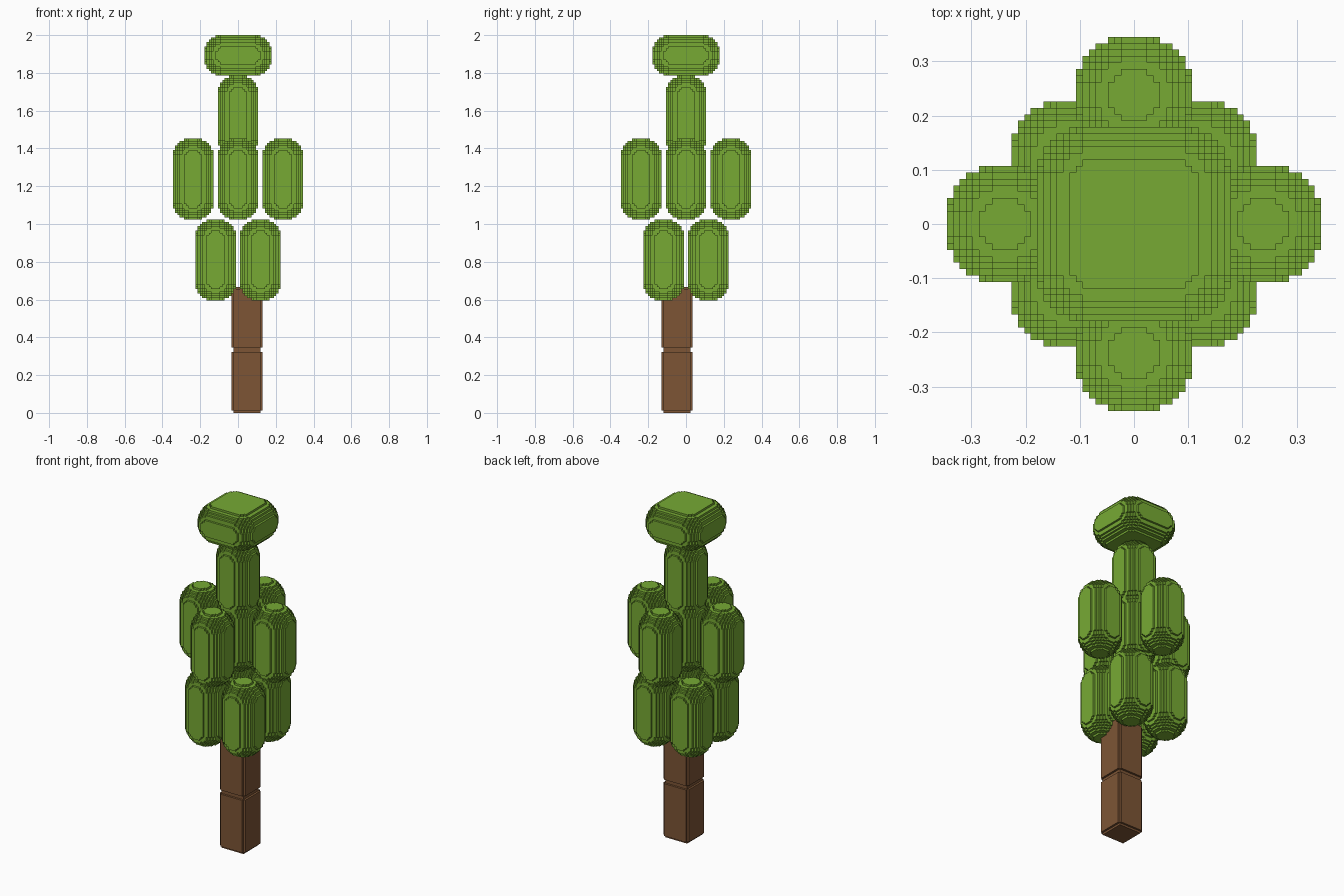
import bpy
import bmesh
from itertools import product
from math import radians
from mathutils import Vector

old = bpy.data.objects.get("Cube")
if old:
    bpy.data.objects.remove(old, do_unlink=True)

VOXEL = 2 / 168  # edge length of one small cube


def make_material(name, rgb):
    color = (*rgb, 1)
    mat = bpy.data.materials.new(name)
    mat.use_nodes = True
    mat.diffuse_color = color
    shader = mat.node_tree.nodes["Principled BSDF"]
    shader.inputs["Base Color"].default_value = color
    shader.inputs["Roughness"].default_value = 0.9
    return mat


def voxel_block(name, half, radius, mat):
    """Rounded box made of voxels; half sizes and corner radius in voxels."""
    reach = (radius + 0.43) ** 2

    def filled(cell):
        gaps = (max(abs(c + 0.5) - (h - radius), 0) for c, h in zip(cell, half))
        inside = all(-h <= c < h for c, h in zip(cell, half))
        return inside and sum(g * g for g in gaps) <= reach

    cells = {c for c in product(*(range(-h, h) for h in half)) if filled(c)}
    bm = bmesh.new()
    corners = {}

    def corner(p):
        key = tuple(p)
        if key not in corners:
            corners[key] = bm.verts.new(Vector(key) * VOXEL)
        return corners[key]

    # One quad on every cell side that has no neighbour
    for cell in cells:
        for axis, side in product(range(3), (0, 1)):
            neighbour = list(cell)
            neighbour[axis] += 2 * side - 1
            if tuple(neighbour) in cells:
                continue
            u, v = (axis + 1) % 3, (axis + 2) % 3
            loop = []
            for du, dv in ((0, 0), (1, 0), (1, 1), (0, 1)):
                p = list(cell)
                p[axis] += side
                p[u] += du
                p[v] += dv
                loop.append(corner(p))
            bm.faces.new(loop if side else loop[::-1])

    # Join coplanar quads into clean flat steps
    bmesh.ops.dissolve_limit(bm, angle_limit=radians(1),
                             verts=bm.verts[:], edges=bm.edges[:])
    mesh = bpy.data.meshes.new(name)
    bm.to_mesh(mesh)
    bm.free()
    mesh.materials.append(mat)
    return mesh


def place(name, mesh, x, y, z):
    obj = bpy.data.objects.new(name, mesh)
    obj.location = Vector((x, y, z)) * VOXEL
    bpy.context.collection.objects.link(obj)


leaf_green = make_material("leaf_green", (0.184, 0.402, 0.034))
bark_brown = make_material("bark_brown", (0.205, 0.091, 0.036))

trunk_mesh = voxel_block("trunk_block", (7, 7, 14), 3, bark_brown)
pod_mesh = voxel_block("leaf_pod", (9, 9, 18), 9, leaf_green)
crown_mesh = voxel_block("crown_block", (15, 15, 9), 9, leaf_green)

# Off-centre trunk of two stacked blocks
place("trunk_lower", trunk_mesh, 4, -4, 14)
place("trunk_upper", trunk_mesh, 4, -4, 42)

# Lower ring: four pods on the diagonals
for side, sx in (("left", 1), ("right", -1)):
    for end, sy in (("front", -1), ("back", 1)):
        place(f"lower_foliage_{end}_{side}", pod_mesh, 10 * sx, 10 * sy, 68)

# Middle ring: four pods on the axes around a central one
for name, sx, sy in (("left", 1, 0), ("right", -1, 0), ("front", 0, -1),
                     ("back", 0, 1), ("centre", 0, 0)):
    place(f"middle_foliage_{name}", pod_mesh, 20 * sx, 20 * sy, 104)

# Upper stem of foliage and the wide crown
place("upper_foliage", pod_mesh, 0, 0, 132)
place("crown", crown_mesh, 0, 0, 159)
